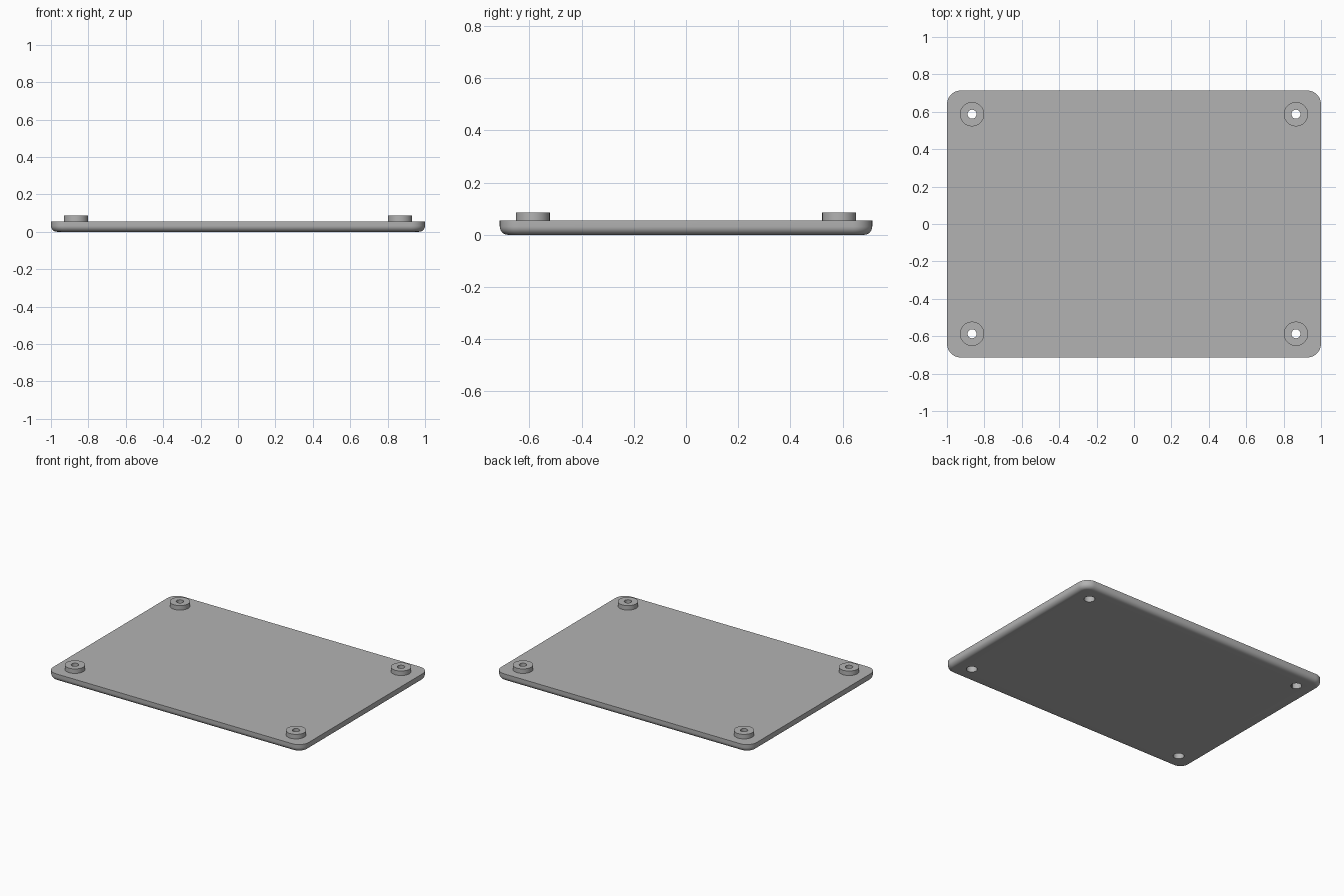
import bpy
import bmesh
from math import sin, cos, pi, radians

default = bpy.data.objects.get("Cube")
if default:
    bpy.data.objects.remove(default, do_unlink=True)

HALF_X, HALF_Y, PLATE_TOP = 1.0, 0.714, 0.054
CORNER, FILLET = 0.075, 0.032
BOSS_X, BOSS_Y, BOSS_TOP, BOSS_R = 0.866, 0.587, 0.086, 0.065
HOLE_R, BORE_R, BORE_TOP = 0.024, 0.035, 0.05

grey = bpy.data.materials.new("plain grey")
grey.use_nodes = True
colour = (0.45, 0.45, 0.45, 1)
grey.diffuse_color = colour
grey.node_tree.nodes["Principled BSDF"].inputs["Base Color"].default_value = colour


def skin(name, rings):
    """Closed solid skinned through a stack of matching rings."""
    bm = bmesh.new()
    loops = [[bm.verts.new(p) for p in ring] for ring in rings]
    n = len(loops[0])
    for low, high in zip(loops, loops[1:]):
        for i in range(n):
            j = (i + 1) % n
            bm.faces.new((low[i], low[j], high[j], high[i]))
    bm.faces.new(loops[0][::-1])
    bm.faces.new(loops[-1])
    mesh = bpy.data.meshes.new(name)
    bm.to_mesh(mesh)
    bm.free()
    mesh.materials.append(grey)
    obj = bpy.data.objects.new(name, mesh)
    bpy.context.collection.objects.link(obj)
    return obj


def rounded_outline(inset, z, steps=10):
    """Rounded rectangle, shrunk by inset."""
    points = []
    for k, (sx, sy) in enumerate([(1, 1), (-1, 1), (-1, -1), (1, -1)]):
        for s in range(steps + 1):
            a = (k + s / steps) * pi / 2
            r = CORNER - inset
            points.append((sx * (HALF_X - CORNER) + r * cos(a),
                           sy * (HALF_Y - CORNER) + r * sin(a), z))
    return points


def cylinder(name, x, y, radius, z0, z1, sides=48):
    def circle(z):
        return [(x + radius * cos(2 * pi * i / sides),
                 y + radius * sin(2 * pi * i / sides), z) for i in range(sides)]
    return skin(name, [circle(z0), circle(z1)])


def combine(target, tool, operation):
    mod = target.modifiers.new(tool.name, "BOOLEAN")
    mod.operation, mod.solver, mod.object = operation, "EXACT", tool
    bpy.context.view_layer.objects.active = target
    bpy.ops.object.modifier_apply(modifier=mod.name)
    bpy.data.objects.remove(tool, do_unlink=True)


# Plate with rounded corners and a filleted lower edge
arc = [i / 8 * pi / 2 for i in range(9)]
rings = [rounded_outline(FILLET * (1 - sin(a)), FILLET * (1 - cos(a))) for a in arc]
plate = skin("cover_plate", rings + [rounded_outline(0, PLATE_TOP)])

# Corner bosses, each with a screw hole and a wider bore from below
for sx in (-1, 1):
    for sy in (-1, 1):
        x, y = sx * BOSS_X, sy * BOSS_Y
        combine(plate, cylinder("boss", x, y, BOSS_R, 0.03, BOSS_TOP), "UNION")
        combine(plate, cylinder("screw_hole", x, y, HOLE_R, -0.1, 0.2), "DIFFERENCE")
        combine(plate, cylinder("screw_bore", x, y, BORE_R, -0.1, BORE_TOP), "DIFFERENCE")

# Smooth shading with crisp edges
bpy.ops.object.select_all(action="DESELECT")
plate.select_set(True)
bpy.context.view_layer.objects.active = plate
bpy.ops.object.shade_smooth_by_angle(angle=radians(30))
